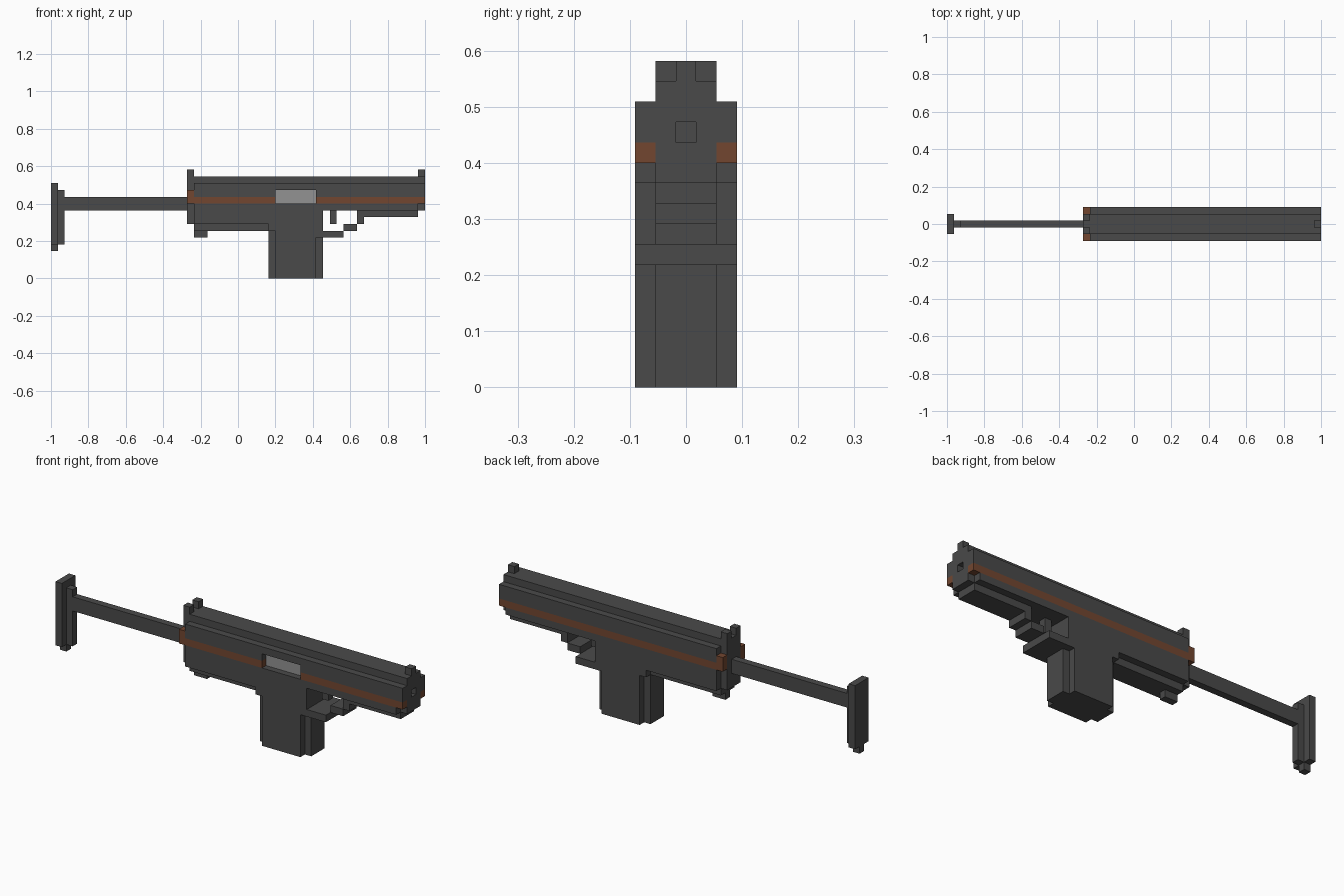
import bpy, bmesh

if "Cube" in bpy.data.objects:
    bpy.data.objects.remove(bpy.data.objects["Cube"])

U = 2 / 55          # block size: the model sits on a grid 55 x 5 x 16


def material(name, rgb):
    m = bpy.data.materials.new(name)
    m.diffuse_color = (*rgb, 1)
    m.use_nodes = True
    m.node_tree.nodes["Principled BSDF"].inputs["Base Color"].default_value = m.diffuse_color
    return m


DARK = material("dark_grey", (0.068, 0.068, 0.068))
BROWN = material("brown", (0.17, 0.062, 0.03))
LIGHT = material("light_grey", (0.29, 0.29, 0.29))


def prism(name, pts, y0, y1, mat=DARK):
    """Side profile in grid units (x from the rear, z from the ground), extruded from y0 to y1."""
    bm = bmesh.new()
    verts = [bm.verts.new((x * U - 1, y0 * U, z * U)) for x, z in pts]
    face = bm.faces.new(verts)
    ext = bmesh.ops.extrude_face_region(bm, geom=[face])
    moved = [v for v in ext["geom"] if isinstance(v, bmesh.types.BMVert)]
    bmesh.ops.translate(bm, verts=moved, vec=(0, (y1 - y0) * U, 0))
    bmesh.ops.recalc_face_normals(bm, faces=bm.faces)
    me = bpy.data.meshes.new(name)
    bm.to_mesh(me)
    bm.free()
    me.materials.append(mat)
    ob = bpy.data.objects.new(name, me)
    bpy.context.collection.objects.link(ob)
    return ob


def box(name, x0, x1, z0, z1, y0, y1, mat=DARK):
    return prism(name, [(x0, z0), (x1, z0), (x1, z1), (x0, z1)], y0, y1, mat)


# Shoulder stock
box("stock_plate", 0, 1, 5, 14, -1.5, 1.5)
box("stock_plate_toe", 0, 1, 4, 5, -.5, .5)
box("stock_rib", 1, 2, 5, 13, -.5, .5)
box("stock_bar", 2, 20, 10, 12, -.5, .5)

# Receiver core with the grip spine
prism("receiver_core", [(20, 8), (20, 15), (54, 15), (54, 9), (45, 9), (45, 10), (40, 10),
                        (40, 0), (32, 0), (32, 7), (21, 7), (21, 8)], -1.5, 1.5)
box("lower_catch", 21, 23, 6, 7, -.5, .5)

# Muzzle block around the bore
box("muzzle_bottom", 54, 55, 10, 12, -1.5, 1.5)
box("muzzle_top", 54, 55, 13, 15, -1.5, 1.5)

# Sights
box("front_sight", 54, 55, 15, 16, -.5, .5)

# Parts on both sides
lower = [(21, 8), (21, 11), (54, 11), (54, 10), (40, 10), (40, 6), (39, 6),
         (39, 0), (33, 0), (33, 7), (32, 7), (32, 8)]
for side, s in (("right", -1), ("left", 1)):
    box("muzzle_side_" + side, 54, 55, 12, 13, s * .5, s * 1.5)
    box("rear_sight_" + side, 20, 21, 15, 16, s * .5, s * 1.5)
    prism("lower_cheek_" + side, lower, s * 1.5, s * 2.5)
    box("rear_stripe_block_" + side, 20, 21, 11, 13, s * 1.5, s * 2.5, BROWN)

# Upper cheeks and brown stripes, with the window gap on the front side only
box("upper_cheek_left", 21, 55, 12, 14, 1.5, 2.5)
box("stripe_left", 21, 55, 11, 12, 1.5, 2.5, BROWN)
prism("upper_cheek_right", [(21, 12), (33, 12), (33, 13), (39, 13), (39, 12), (55, 12),
                            (55, 14), (21, 14)], -2.5, -1.5)
box("stripe_right_rear", 21, 33, 11, 12, -2.5, -1.5, BROWN)
box("stripe_right_front", 39, 55, 11, 12, -2.5, -1.5, BROWN)
box("ejection_window", 33, 39, 11, 13, -1.6, -1.5, LIGHT)

# Trigger and stepped guard
box("trigger", 41, 42, 8, 10, -.5, .5)
box("guard_floor", 40, 43, 6, 7, -2.5, 2.5)
box("guard_step_low", 43, 45, 7, 8, -1.5, 1.5)
box("guard_step_high", 45, 46, 8, 9, -1.5, 1.5)
